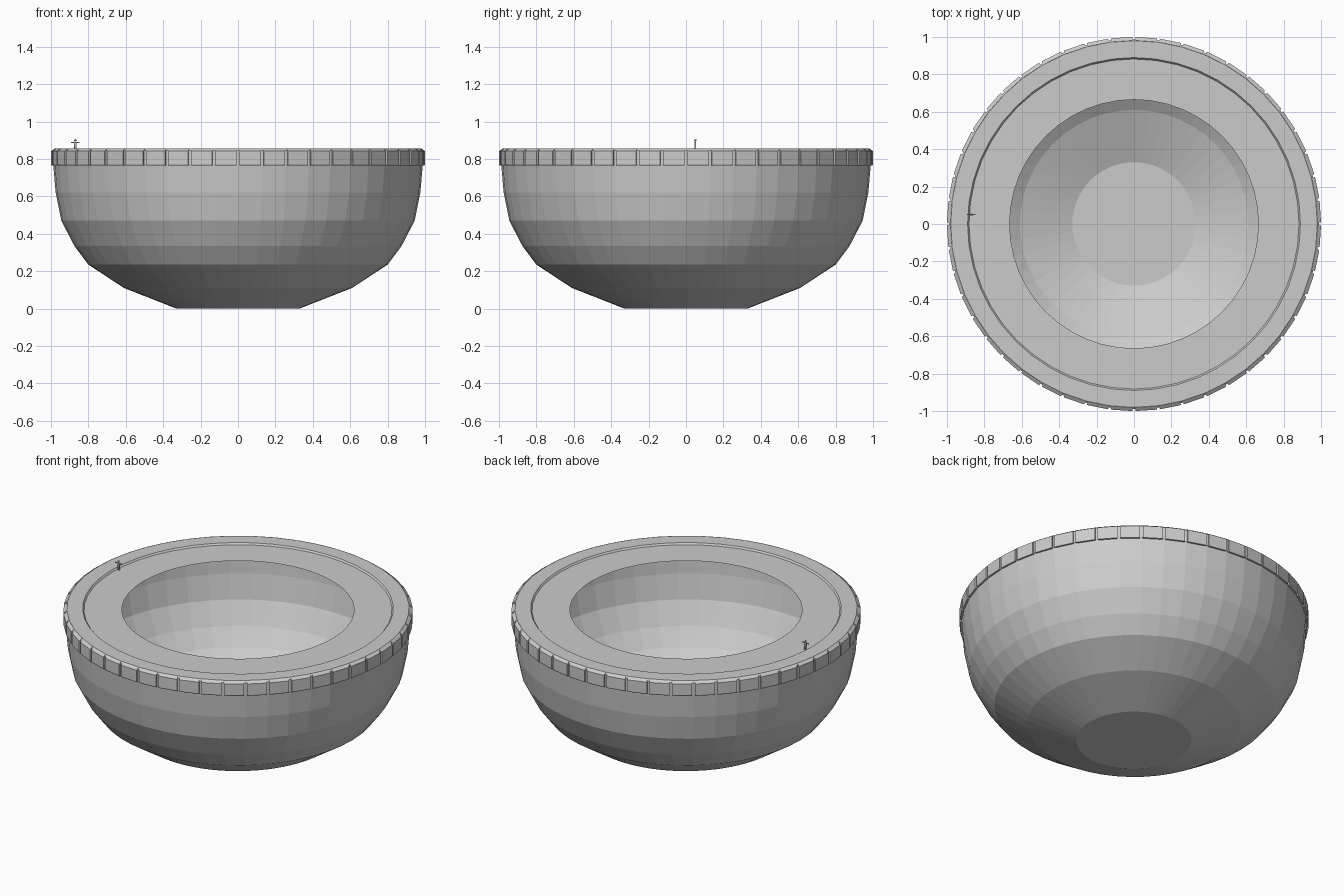
import bpy, bmesh, math
from mathutils import Matrix, Vector

if "Cube" in bpy.data.objects:
    bpy.data.objects.remove(bpy.data.objects["Cube"])

SIDES = 48
grey = bpy.data.materials.new("light grey")
grey.diffuse_color = (0.6, 0.6, 0.6, 1)
grey.use_nodes = True
grey.node_tree.nodes["Principled BSDF"].inputs["Base Color"].default_value = grey.diffuse_color


def finish(name, bm):
    me = bpy.data.meshes.new(name)
    bm.to_mesh(me)
    bm.free()
    me.materials.append(grey)
    ob = bpy.data.objects.new(name, me)
    bpy.context.collection.objects.link(ob)
    return ob


def lathe(name, profile, cap_start=False):
    bm = bmesh.new()
    rings = []
    for r, z in profile:
        rings.append([bm.verts.new((r * math.cos(2 * math.pi * i / SIDES),
                                    r * math.sin(2 * math.pi * i / SIDES), z))
                      for i in range(SIDES)])
    for a, b in zip(rings, rings[1:]):
        for i in range(SIDES):
            j = (i + 1) % SIDES
            bm.faces.new((a[i], a[j], b[j], b[i]))
    if cap_start:
        bm.faces.new(rings[0][::-1])
    return finish(name, bm)


# thin faceted bowl, seen from outside and through the deck opening
lathe("bowl", [(0.33, 0.0), (0.61, 0.11), (0.80, 0.235), (0.875, 0.335),
               (0.945, 0.47), (0.975, 0.62), (0.988, 0.77)], True)

# rim band, slightly raised border, then the deck around the round opening
lathe("rim_and_deck", [(0.985, 0.77), (0.99, 0.77), (0.99, 0.845), (0.98, 0.855),
                       (0.89, 0.855), (0.882, 0.845), (0.665, 0.845)])

# raised panels round the rim, with narrow gaps between them
bm = bmesh.new()
step = 2 * math.pi / SIDES
section = [(0.985, 0.766), (0.998, 0.766), (1.0, 0.772), (1.0, 0.842),
           (0.981, 0.8555), (0.975, 0.85)]
for i in range(SIDES):
    ends = []
    for t in (0.06, 0.94):
        a = (i + t) * step
        ends.append([bm.verts.new((r * math.cos(a), r * math.sin(a), z))
                     for r, z in section])
    p, q = ends
    n = len(section)
    for k in range(n):
        m = (k + 1) % n
        bm.faces.new((p[k], q[k], q[m], p[m]))
    bm.faces.new(p)
    bm.faces.new(q[::-1])
bmesh.ops.recalc_face_normals(bm, faces=bm.faces)
finish("rim_panels", bm)

# tiny standing figure on the deck
bm = bmesh.new()
foot = Vector((-0.87, 0.05, 0.845))


def box(centre, size):
    bmesh.ops.create_cube(bm, size=1, matrix=Matrix.Translation(foot + Vector(centre))
                          @ Matrix.Diagonal((*size, 1)))


for s in (-1, 1):
    box((s * 0.004, 0, 0.0125), (0.005, 0.007, 0.025))   # legs
    box((s * 0.015, 0, 0.043), (0.017, 0.005, 0.005))    # arms
box((0, 0, 0.035), (0.013, 0.008, 0.022))                # torso
bmesh.ops.create_icosphere(bm, subdivisions=1, radius=0.007,
                           matrix=Matrix.Translation(foot + Vector((0, 0, 0.054))))
finish("small_figure", bm)
